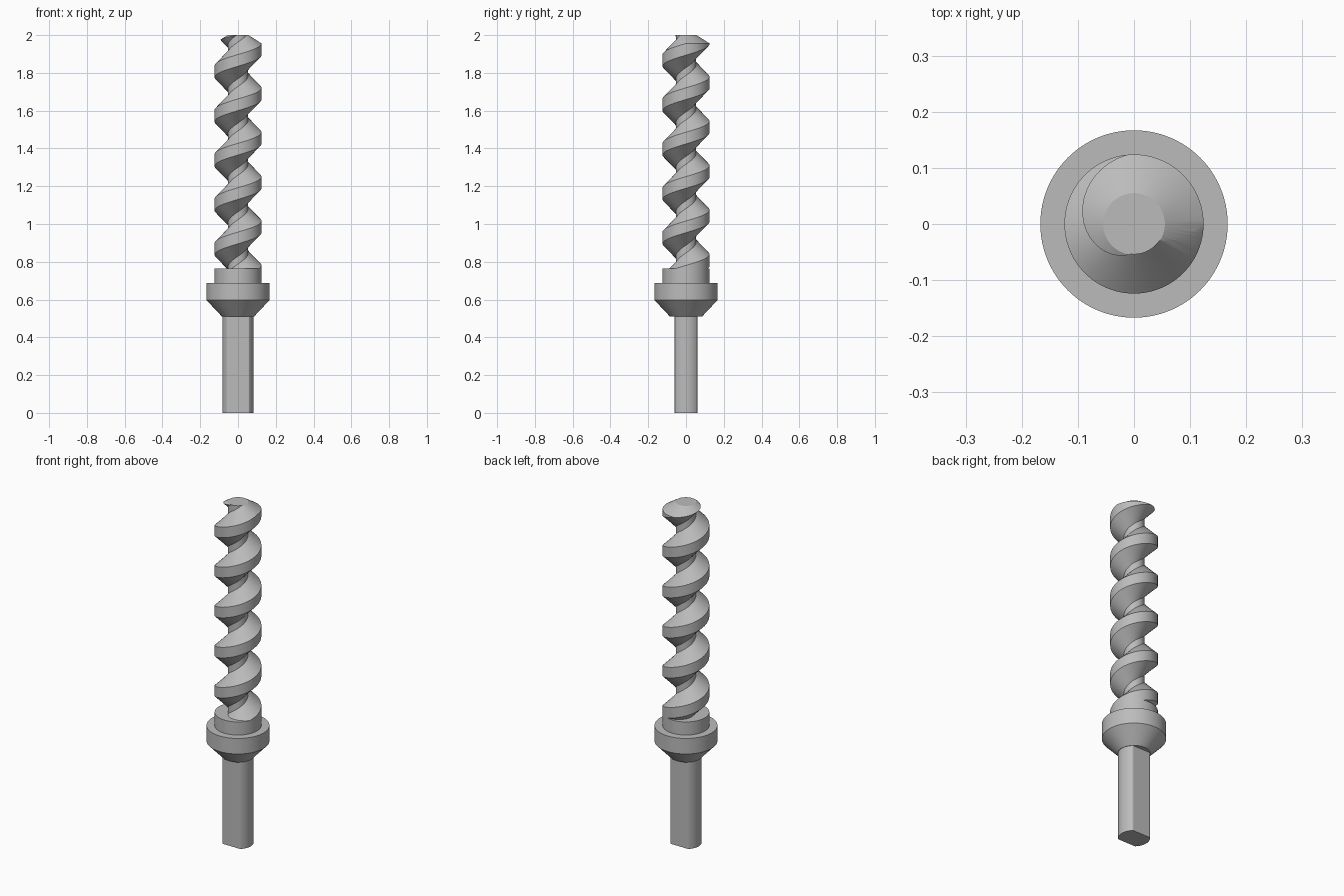
import bpy, bmesh, math

if "Cube" in bpy.data.objects:
    bpy.data.objects.remove(bpy.data.objects["Cube"], do_unlink=True)

SEGMENTS = 96
PITCH = 0.235
ROOT, CREST = 0.054, 0.124
TOP, COLLAR_TOP = 2.0, 0.765

steel = bpy.data.materials.new("steel grey")
steel.use_nodes = True
steel.diffuse_color = (0.5, 0.5, 0.5, 1)
steel.node_tree.nodes["Principled BSDF"].inputs["Base Color"].default_value = (0.5, 0.5, 0.5, 1)


def make_object(name, bm):
    bmesh.ops.recalc_face_normals(bm, faces=bm.faces[:])
    mesh = bpy.data.meshes.new(name)
    bm.to_mesh(mesh)
    bm.free()
    mesh.materials.append(steel)
    obj = bpy.data.objects.new(name, mesh)
    bpy.context.collection.objects.link(obj)
    return obj


def select_only(obj):
    bpy.ops.object.select_all(action='DESELECT')
    obj.select_set(True)
    bpy.context.view_layer.objects.active = obj


def smooth(obj):
    select_only(obj)
    bpy.ops.object.shade_smooth_by_angle(angle=math.radians(25))


def polar(r, angle, z):
    return (r * math.cos(angle), r * math.sin(angle), z)


def lathe(name, profile):
    """Closed solid of revolution from (radius, height) points."""
    bm = bmesh.new()
    rings = [[bm.verts.new(polar(r, math.tau * j / SEGMENTS, z)) for j in range(SEGMENTS)]
             for r, z in profile]
    for low, high in zip(rings, rings[1:]):
        for j in range(SEGMENTS):
            k = (j + 1) % SEGMENTS
            bm.faces.new((low[j], low[k], high[k], high[j]))
    bm.faces.new(rings[0])
    bm.faces.new(rings[-1])
    return make_object(name, bm)


def screw_solid(name, first_turn, last_turn):
    """Right-handed helical thread with a flat crest, capped at both ends."""
    bm = bmesh.new()
    land, flank = 0.031, 0.066
    tooth = [(ROOT, -land - flank), (CREST, -land), (CREST, land), (ROOT, land + flank)]
    n = len(tooth)
    last = n * (last_turn - first_turn)
    start = 1.925 + first_turn * PITCH
    grid = []
    for j in range(SEGMENTS):
        column = []
        for m in range(last + 1 + (n if j == 0 else 0)):
            r, dz = tooth[m % n]
            z = start + dz + PITCH * (m // n + j / SEGMENTS)
            column.append(bm.verts.new(polar(r, math.tau * j / SEGMENTS, z)))
        grid.append(column)

    # each full circle joins the first column one turn higher
    def vert(j, m):
        return grid[j][m] if j < SEGMENTS else grid[0][m + n]

    for j in range(SEGMENTS):
        for m in range(last):
            bm.faces.new((vert(j, m), vert(j + 1, m), vert(j + 1, m + 1), vert(j, m + 1)))
    for m in (0, last):
        loop = [vert(j, m) for j in range(SEGMENTS + 1)]
        loop += [grid[0][m + k] for k in range(n - 1, 0, -1)]
        hub = bm.verts.new((0, 0, (grid[0][m + 1].co.z + grid[0][m + 2].co.z) / 2))
        for a, b in zip(loop, loop[1:] + loop[:1]):
            bm.faces.new((a, b, hub))
    return make_object(name, bm)


# Shank: round bar with two flats, front and back
bm = bmesh.new()
bmesh.ops.create_cone(bm, cap_ends=True, segments=SEGMENTS, radius1=0.083, radius2=0.083, depth=0.512)
for v in bm.verts:
    v.co.y = max(-0.06, min(0.06, v.co.y))
    v.co.z += 0.256
smooth(make_object("shank", bm))

# Stepped collar with a tapered underside
smooth(lathe("collar", [(0.085, 0.51), (0.167, 0.597), (0.167, 0.688),
                        (0.124, 0.688), (0.124, COLLAR_TOP)]))

# Screw, trimmed by the collar below and a shallow cone at the tip
screw = screw_solid("screw_thread", -7, 2)
trim = lathe("trim_cutter", [(0.2, COLLAR_TOP - 0.001), (0.2, TOP - 0.63 * 0.145),
                             (0.055, TOP)])
trim.hide_render = True
cut = screw.modifiers.new("trim", 'BOOLEAN')
cut.operation = 'INTERSECT'
cut.solver = 'EXACT'
cut.object = trim
select_only(screw)
bpy.ops.object.modifier_apply(modifier=cut.name)
bpy.data.objects.remove(trim, do_unlink=True)
smooth(screw)
